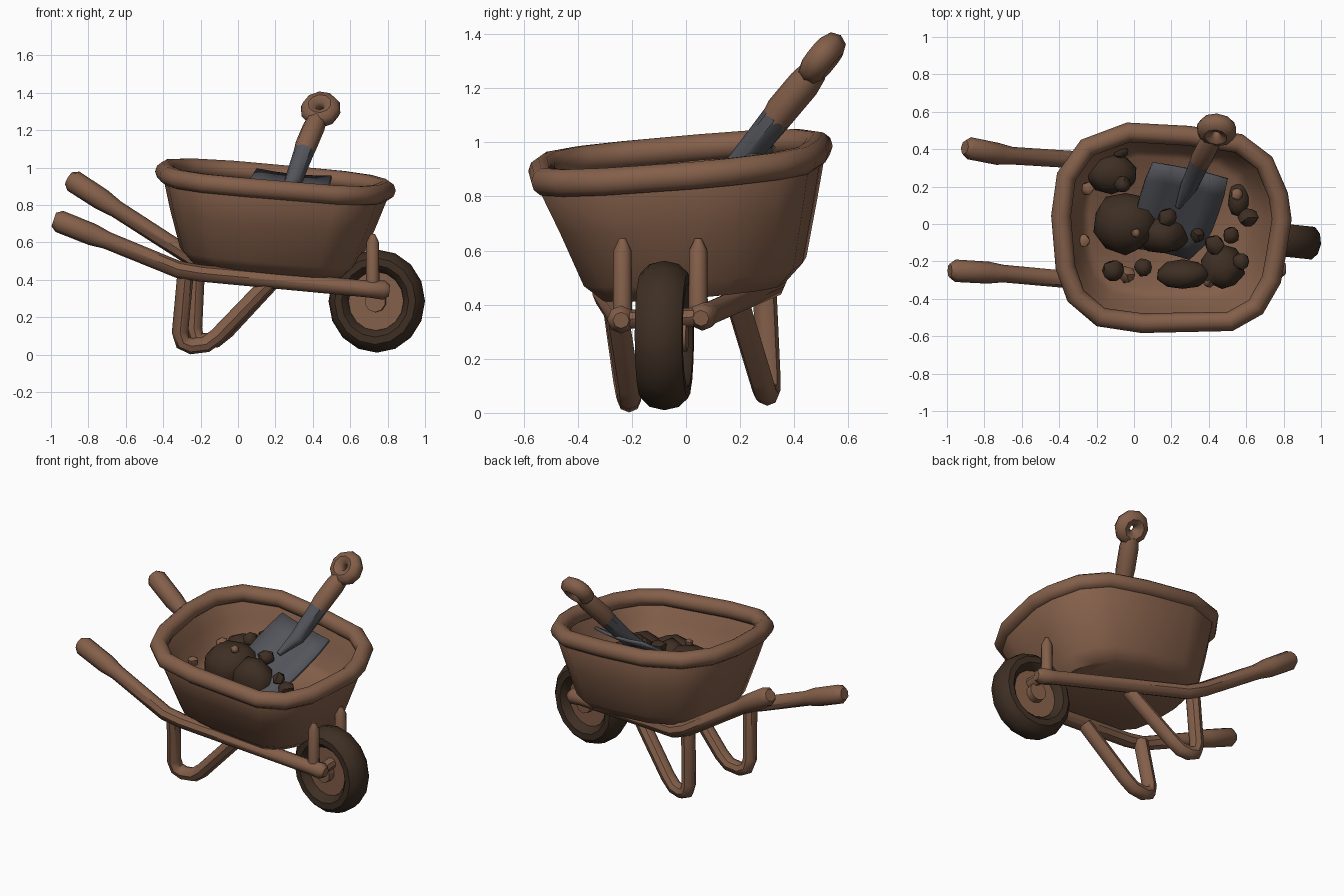
import bpy, bmesh, math, random
from mathutils import Vector, Matrix

random.seed(4)
if "Cube" in bpy.data.objects:
    bpy.data.objects.remove(bpy.data.objects["Cube"], do_unlink=True)
parts = []


def material(name, color):
    m = bpy.data.materials.new(name)
    m.use_nodes = True
    m.diffuse_color = (*color, 1)
    m.node_tree.nodes["Principled BSDF"].inputs["Base Color"].default_value = (*color, 1)
    return m


WOOD = material("warm brown", (0.23, 0.115, 0.068))
DARK = material("dark earth brown", (0.048, 0.028, 0.017))
STEEL = material("dull steel", (0.088, 0.09, 0.104))


def finish(name, bm, mat):
    bmesh.ops.recalc_face_normals(bm, faces=bm.faces)
    mesh = bpy.data.meshes.new(name)
    bm.to_mesh(mesh)
    bm.free()
    mesh.materials.append(mat)
    ob = bpy.data.objects.new(name, mesh)
    bpy.context.collection.objects.link(ob)
    parts.append(ob)
    return ob


def loft(name, rings, mat, closed=False):
    """Skin a sequence of equal-length point loops, capped unless closed."""
    bm = bmesh.new()
    loops = [[bm.verts.new(p) for p in ring] for ring in rings]
    pairs = list(zip(loops, loops[1:])) + ([(loops[-1], loops[0])] if closed else [])
    for a, b in pairs:
        for i in range(len(a)):
            j = (i + 1) % len(a)
            bm.faces.new((a[i], a[j], b[j], b[i]))
    if not closed:
        bm.faces.new(loops[0])
        bm.faces.new(loops[-1])
    return finish(name, bm, mat)


def tube(name, path, radii, mat, sides=8, closed=False):
    """Sweep a round section along a path."""
    path = [Vector(p) for p in path]
    n = len(path)
    if not isinstance(radii, list):
        radii = [radii] * n
    tangents = []
    for i in range(n):
        a = path[i - 1] if closed or i else path[0]
        b = path[(i + 1) % n] if closed or i < n - 1 else path[-1]
        tangents.append((path[i] - a).normalized() + (b - path[i]).normalized())
    axis = min(range(3), key=lambda k: sum(abs(t[k]) for t in tangents))
    ref = Vector([float(k == axis) for k in range(3)])
    rings = []
    for p, t, r in zip(path, tangents, radii):
        u = t.cross(ref).normalized()
        v = u.cross(t).normalized()
        angles = [math.tau * k / sides for k in range(sides)]
        rings.append([p + r * (math.cos(a) * u + math.sin(a) * v) for a in angles])
    return loft(name, rings, mat, closed=closed)


def cylinder(name, r, depth, matrix, mat, sides=16):
    bm = bmesh.new()
    bmesh.ops.create_cone(bm, cap_ends=True, segments=sides, radius1=r, radius2=r,
                          depth=depth, matrix=matrix)
    return finish(name, bm, mat)


def ring_body(name, major, minor, width, matrix, mat, segments=16, sides=10):
    """Torus with an oval section: minor across the radius, width along the axis."""
    rings = []
    for i in range(segments):
        a = math.tau * i / segments
        ring = []
        for k in range(sides):
            b = math.tau * k / sides
            d = major + minor * math.cos(b)
            ring.append(matrix @ Vector((d * math.cos(a), d * math.sin(a), width * math.sin(b))))
        rings.append(ring)
    return loft(name, rings, mat, closed=True)


# Tub: one rounded outline, rescaled and tilted at each level
OUTLINE = [(-.44, .05), (-.41, .28), (-.29, .45), (-.05, .54), (.3, .52), (.59, .475),
           (.74, .36), (.82, .17), (.84, .03), (.805, -.19), (.78, -.325), (.69, -.485),
           (.54, -.57), (.03, -.58), (-.21, -.545), (-.355, -.42), (-.415, -.25)]


def level(x0, x1, y0, y1, z):
    pts = []
    for px, py in OUTLINE:
        x = x0 + (x1 - x0) * (px + .44) / 1.28
        y = y0 + (y1 - y0) * (py + .58) / 1.12
        pts.append(Vector((x, y, z + .085 * y - .085 * (x - .2))))
    return pts


rim = level(-.39, .79, -.53, .49, .925)
loft("tub", [level(-.25, .59, -.31, .38, .455), level(-.31, .655, -.385, .445, .52),
             level(-.365, .74, -.475, .485, .73), level(-.395, .795, -.54, .51, .87), rim,
             level(-.325, .715, -.455, .435, .80), level(-.28, .655, -.395, .40, .66),
             level(-.24, .60, -.35, .36, .625)], WOOD)
tube("tub_rim", rim, .053, WOOD, sides=10, closed=True)

# Handles running forward to the axle
GRIP = [.038, .06, .059, .047, .046, .045, .045, .052, .03]
tube("right_handle", [(-.985, -.25, .722), (-.955, -.25, .712), (-.78, -.26, .642),
                      (-.70, -.265, .61), (-.32, -.3, .455), (-.2, -.3, .435),
                      (.7, -.245, .35), (.78, -.24, .345), (.81, -.24, .342)], GRIP, WOOD)
tube("left_handle", [(-.905, .41, .942), (-.88, .405, .927), (-.73, .375, .83),
                     (-.65, .365, .778), (-.25, .34, .52), (-.14, .32, .47),
                     (.7, .08, .365), (.78, .06, .355), (.81, .055, .35)], GRIP, WOOD)

# Bent legs
tube("right_leg", [(-.28, -.27, .44), (-.31, -.225, .12), (-.295, -.215, .065), (-.25, -.21, .045),
                   (-.17, -.21, .055), (-.11, -.215, .1), (.17, -.26, .39)], .044, WOOD)
tube("left_leg", [(-.22, .29, .47), (-.235, .305, .14), (-.22, .305, .085), (-.18, .30, .07),
                  (-.12, .29, .08), (-.06, .275, .13), (.2, .19, .41)], .044, WOOD)

# Uprights beside the wheel, and the axle
for side, y in (("right", -.235), ("left", .045)):
    tube(side + "_upright", [(.72, y, .34), (.72, y, .60), (.72, y, .645)],
         [.036, .034, .012], WOOD)
tube("axle", [(.77, -.24, .345), (.77, .06, .355)], .035, WOOD)

# Wheel, turned a little off straight
wheel = (Matrix.Translation((.742, -.08, .286)) @ Matrix.Rotation(math.radians(-6), 4, 'Z')
         @ Matrix.Diagonal((.94, 1, 1, 1)) @ Matrix.Rotation(math.pi / 2, 4, 'X'))
ring_body("tyre", .212, .064, .092, wheel, DARK)
cylinder("wheel_disc", .19, .08, wheel, WOOD)
cylinder("wheel_hub", .06, .17, wheel, WOOD, 10)

# Shovel: slightly dished blade, steel socket, wooden shaft and ring grip
top, run = Vector((.3, .285, .965)), Vector((-.14, -.44, -.30))
across = Vector((.42, -.09, -.04)).normalized()
up = run.cross(across).normalized()
bm = bmesh.new()
rows = []
for i, half in enumerate((.205, .215, .215, .21, .195, .14)):
    rows.append([bm.verts.new(top + run * i / 5 + across * half * u + up * .015 * u * u)
                 for u in (-1, -.5, 0, .5, 1)])
for a, b in zip(rows, rows[1:]):
    for j in range(4):
        bm.faces.new((a[j], a[j + 1], b[j + 1], b[j]))
blade = finish("shovel_blade", bm, STEEL)
blade.modifiers.new("thickness", 'SOLIDIFY').thickness = .02

tube("shovel_socket", [(.235, .09, .845), (.295, .2, .925), (.355, .335, 1.09)],
     [.015, .048, .056], STEEL)
tube("shovel_shaft", [(.35, .325, 1.075), (.365, .355, 1.12), (.405, .435, 1.215),
                      (.425, .475, 1.265)], [.054, .06, .06, .05], WOOD)
shaft = Vector((.15, .31, .41)).normalized()
side = (across - shaft * across.dot(shaft)).normalized()
frame = Matrix((side, shaft, side.cross(shaft))).transposed().to_4x4()
ring_body("shovel_grip", .062, .048, .05, Matrix.Translation((.442, .503, 1.31)) @ frame,
          WOOD, 10, 8)


# Load of earth, clods and pebbles
def clod(name, loc, size, mat, detail=2):
    bm = bmesh.new()
    bmesh.ops.create_icosphere(bm, subdivisions=detail, radius=1)
    for v in bm.verts:
        v.co = Vector(loc) + Matrix.Diagonal(size) @ (v.co * random.uniform(.9, 1.07))
    return finish(name, bm, mat)


MOUNDS = [(-.045, .01, .71, .18, .17, .17), (.155, -.06, .70, .14, .105, .15),
          (-.12, .27, .70, .15, .11, .11), (.26, -.27, .67, .14, .08, .09),
          (.47, -.23, .64, .12, .12, .1), (.56, .13, .61, .06, .09, .05)]
for i, m in enumerate(MOUNDS):
    clod(f"earth_mound_{i + 1}", m[:3], m[3:], DARK)

CLODS = [(.18, .035, .83, .055), (.43, -.11, .74, .06), (.61, .035, .69, .06),
         (.52, -.06, .70, .05), (-.11, -.25, .69, .065), (.05, -.23, .69, .055),
         (-.07, .39, .77, .045), (-.06, .21, .82, .05), (.34, -.06, .77, .045),
         (.57, -.2, .70, .05)]
for i, (x, y, z, r) in enumerate(CLODS):
    clod(f"clod_{i + 1}", (x, y, z), (r, r, r * .9), DARK, 1)

PEBBLES = [(-.25, .19, .75, .04), (.01, -.05, .87, .028), (-.27, -.09, .73, .038),
           (-.04, -.27, .66, .05), (.55, .16, .67, .035), (.4, -.31, .66, .035)]
for i, (x, y, z, r) in enumerate(PEBBLES):
    clod(f"pebble_{i + 1}", (x, y, z), (r, r, r), WOOD, 1)

# Soft shading with kept creases
bpy.ops.object.select_all(action='DESELECT')
for ob in parts:
    ob.select_set(True)
bpy.context.view_layer.objects.active = parts[0]
bpy.ops.object.shade_smooth_by_angle(angle=math.radians(45))
